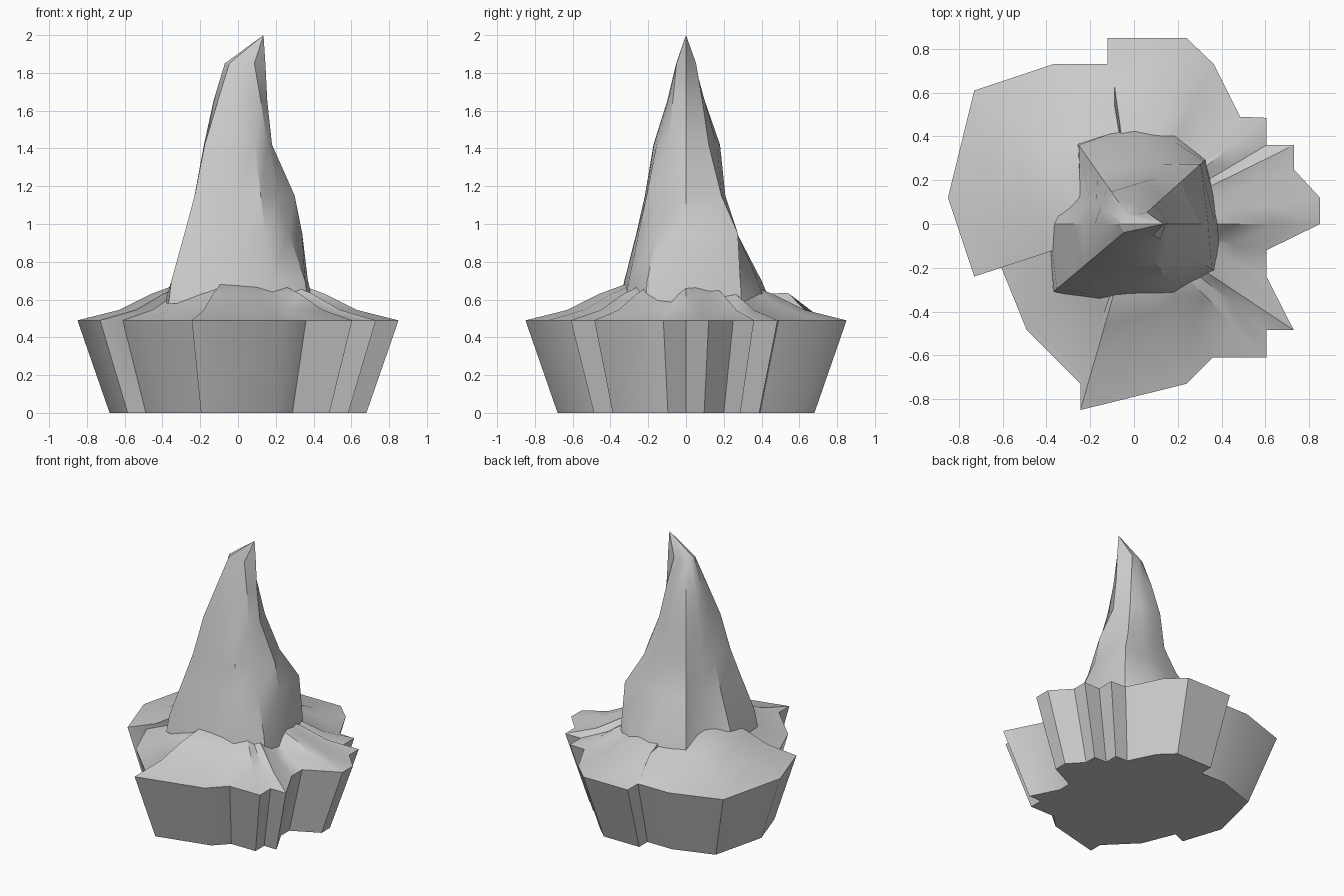
import bpy, bmesh
from math import cos, sin, radians

if "Cube" in bpy.data.objects:
    bpy.data.objects.remove(bpy.data.objects["Cube"])


def loft(name, rings, cap_bottom=True, apex=None, angle=32):
    """Skin a stack of equal-length rings, closing the top with a fan or cap."""
    bm = bmesh.new()
    rows = [[bm.verts.new(p) for p in ring] for ring in rings]
    n = len(rows[0])
    for low, high in zip(rows, rows[1:]):
        for i in range(n):
            j = (i + 1) % n
            bm.faces.new((low[i], low[j], high[j], high[i]))
    if cap_bottom:
        bm.faces.new(rows[0][::-1])
    if apex:
        tip = bm.verts.new(apex)
        for i in range(n):
            bm.faces.new((rows[-1][i], rows[-1][(i + 1) % n], tip))
    else:
        bm.faces.new(rows[-1])
    bmesh.ops.recalc_face_normals(bm, faces=bm.faces)
    mesh = bpy.data.meshes.new(name)
    bm.to_mesh(mesh)
    bm.free()
    obj = bpy.data.objects.new(name, mesh)
    bpy.context.collection.objects.link(obj)
    bpy.ops.object.select_all(action='DESELECT')
    obj.select_set(True)
    bpy.context.view_layer.objects.active = obj
    bpy.ops.object.shade_smooth_by_angle(angle=radians(angle))
    return obj


# Ragged island: stepped rim outline, tapered wall, mounded top
rim = [(.85, 0), (.85, .12), (.73, .25), (.73, .36), (.605, .36), (.605, .485),
       (.485, .49), (.365, .73), (.24, .85), (-.12, .85), (-.12, .73),
       (-.37, .73), (-.73, .61), (-.85, .12), (-.73, -.24), (-.61, -.19),
       (-.49, -.485), (-.245, -.73), (-.245, -.85), (.24, -.73), (.36, -.61),
       (.605, -.61), (.605, -.485), (.73, -.485), (.605, -.24), (.605, -.12)]


def island_ring(scale, z, bumps=()):
    return [(x * scale, y * scale, z + (.09 if i in bumps else 0))
            for i, (x, y) in enumerate(rim)]


loft("island_base", [island_ring(.8, 0), island_ring(1, .49),
                     island_ring(.74, .545, bumps=(10,)),
                     island_ring(.54, .63), island_ring(.35, .69)])

# Rocky spire: radii per direction at each height
angles = [0, 42, 65, 90, 125, 155, 180, 220, 245, 270, 300, 330]
profile = [
    (.58, [.40, .44, .46, .45, .45, .36, .39, .48, .39, .34, .37, .43]),
    (.70, [.37, .43, .42, .40, .44, .27, .35, .46, .36, .31, .35, .41]),
    (.95, [.34, .41, .30, .27, .29, .22, .28, .37, .29, .26, .29, .31]),
    (1.15, [.30, .28, .23, .20, .21, .19, .23, .30, .24, .21, .24, .25]),
    (1.42, [.18, .18, .18, .18, .18, .17, .18, .23, .19, .17, .18, .18]),
    (1.65, [.155, .13, .11, .10, .12, .13, .13, .14, .11, .10, .11, .14]),
    (1.85, [.145, .08, .05, .045, .05, .06, .07, .06, .05, .045, .06, .10]),
]
loft("rock_spire",
     [[(r * cos(radians(a)), r * sin(radians(a)), z) for a, r in zip(angles, radii)]
      for z, radii in profile], apex=(.135, 0, 2.0))
